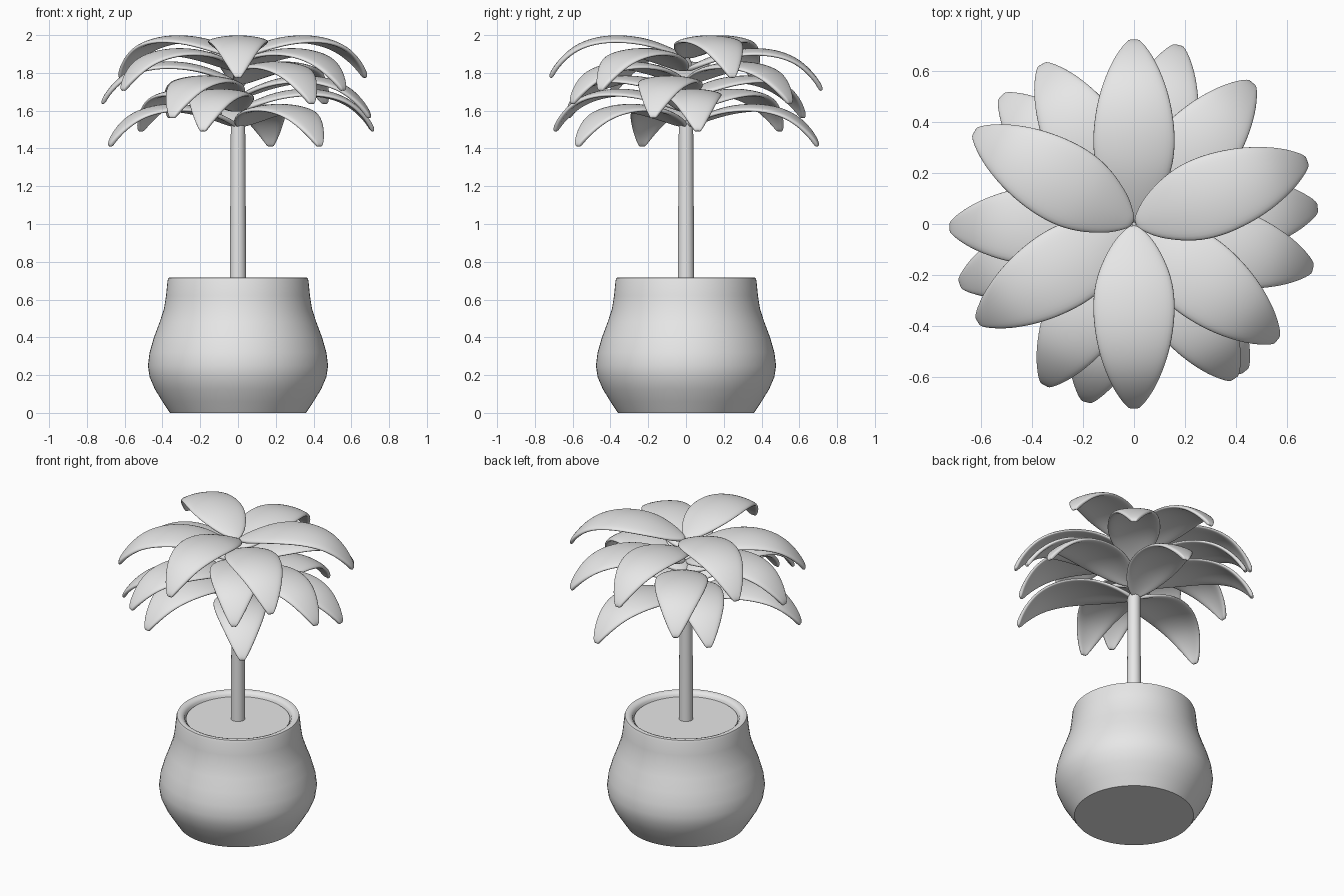
import bpy, bmesh, math
from mathutils import Matrix

cube = bpy.data.objects.get("Cube")
if cube:
    bpy.data.objects.remove(cube, do_unlink=True)

grey = bpy.data.materials.new("light grey")
grey.use_nodes = True
grey.diffuse_color = (0.8, 0.8, 0.8, 1)
grey.node_tree.nodes["Principled BSDF"].inputs["Base Color"].default_value = (0.8, 0.8, 0.8, 1)


def add_object(name, bm):
    mesh = bpy.data.meshes.new(name)
    bm.to_mesh(mesh)
    bm.free()
    mesh.materials.append(grey)
    obj = bpy.data.objects.new(name, mesh)
    bpy.context.collection.objects.link(obj)
    return obj


def smooth(obj, degrees):
    bpy.ops.object.select_all(action="DESELECT")
    obj.select_set(True)
    bpy.context.view_layer.objects.active = obj
    bpy.ops.object.shade_smooth_by_angle(angle=math.radians(degrees))


def lathe(name, profile, sides):
    """Spin a radius and height profile around the z axis."""
    bm = bmesh.new()
    verts = [bm.verts.new((r, 0, z)) for r, z in profile]
    edges = [bm.edges.new(pair) for pair in zip(verts, verts[1:])]
    bmesh.ops.spin(bm, geom=verts + edges, cent=(0, 0, 0), axis=(0, 0, 1),
                   angle=math.tau, steps=sides)
    bmesh.ops.remove_doubles(bm, verts=bm.verts, dist=0.0005)
    bmesh.ops.recalc_face_normals(bm, faces=bm.faces)
    obj = add_object(name, bm)
    smooth(obj, 40)
    return obj


# Pot with a rounded rim, soil and trunk
lathe("pot", [(0, 0), (0.36, 0), (0.40, 0.06), (0.44, 0.125), (0.468, 0.19),
              (0.477, 0.25), (0.468, 0.32), (0.445, 0.40), (0.415, 0.48),
              (0.392, 0.55), (0.381, 0.62), (0.373, 0.70), (0.368, 0.715),
              (0.352, 0.718), (0.335, 0.712), (0.322, 0.70), (0.316, 0.66), (0, 0.66)], 64)
lathe("soil", [(0, 0.65), (0.316, 0.65), (0.314, 0.69), (0, 0.69)], 64)
lathe("trunk", [(0, 0.67), (0.044, 0.67), (0.038, 1.53), (0, 1.55)], 24)

# Leaf stations: distance from trunk, drop below the crest, half width
STATIONS = [(0.0, 0.11, 0.015), (0.04, 0.088, 0.065), (0.1, 0.058, 0.108),
            (0.2, 0.02, 0.153), (0.3, 0.003, 0.168), (0.4, 0.0, 0.163),
            (0.5, 0.016, 0.145), (0.59, 0.054, 0.115), (0.66, 0.115, 0.08),
            (0.71, 0.18, 0.043), (0.73, 0.225, 0.016)]
ACROSS = [-1, -0.5, 0, 0.5, 1]


def leaf(name, angle, crest):
    bm = bmesh.new()
    rows = [[bm.verts.new((r, t * w, -drop - 0.15 * w * t * t)) for t in ACROSS]
            for r, drop, w in STATIONS]
    for a, b in zip(rows, rows[1:]):
        for j in range(len(ACROSS) - 1):
            bm.faces.new((a[j], b[j], b[j + 1], a[j + 1]))
    bm.transform(Matrix.Translation((0, 0, crest)) @ Matrix.Rotation(math.radians(angle), 4, "Z"))
    obj = add_object(name, bm)
    smooth(obj, 180)
    thick = obj.modifiers.new("thickness", "SOLIDIFY")
    thick.thickness = 0.025
    thick.offset = -1
    rounded = obj.modifiers.new("rounding", "SUBSURF")
    rounded.levels = rounded.render_levels = 2


# Six tiers of three leaves, from the top down: crest height and directions
TIERS = [(2.003, (20, 150, 270)), (1.935, (90, 212, 321)), (1.865, (50, 181, 303)),
         (1.79, (346, 241, 120)), (1.72, (5, 136, 255)), (1.64, (76, 199, 307))]
for tier, (crest, angles) in enumerate(TIERS, 1):
    for n, angle in enumerate(angles, 1):
        leaf(f"leaf_tier_{tier}_{n}", angle, crest)
